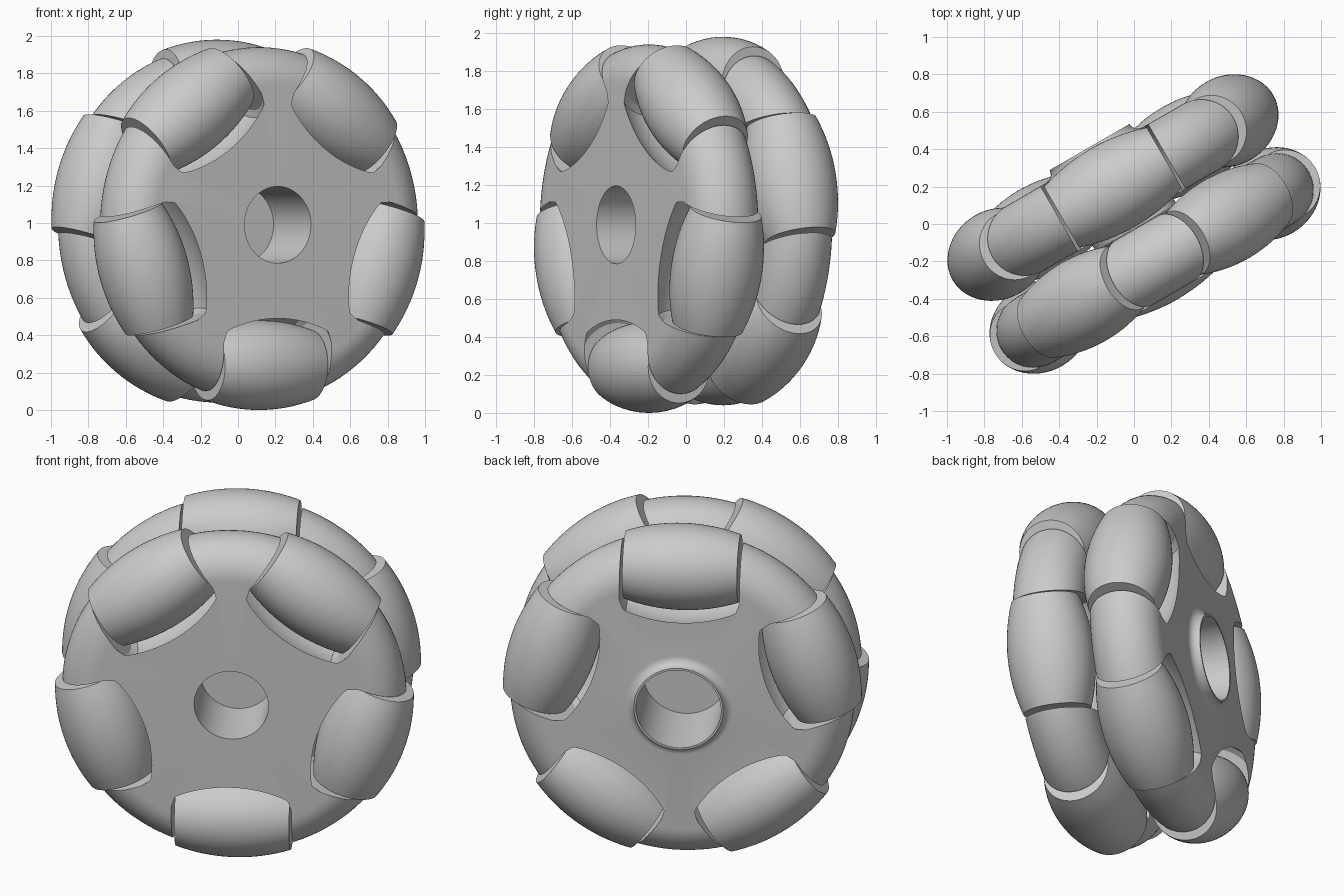
import bpy
import bmesh
from math import pi, sqrt, sin, cos, radians
from mathutils import Matrix, Vector

if "Cube" in bpy.data.objects:
    bpy.data.objects.remove(bpy.data.objects["Cube"])

OUTER = 0.99        # rolling radius of the wheel
AXLE = 0.75         # distance from wheel centre to roller axis
HALF = 0.2          # half thickness of a wheel body
OFFSET = 0.225      # wheel centre along the shared axle
HUB = 0.05          # height of the flared hub
TILT = radians(30)

rubber = bpy.data.materials.new("plain_grey")
rubber.use_nodes = True
GREY = (0.6, 0.6, 0.6, 1)
rubber.diffuse_color = GREY
rubber.node_tree.nodes["Principled BSDF"].inputs["Base Color"].default_value = GREY

# Wheel frame: local z is the axle, local y points up
frame = Matrix.Translation((0, 0, OUTER)) @ Matrix.Rotation(TILT, 4, 'Z') @ Matrix.Rotation(pi / 2, 4, 'X')


def lathe(name, profile, steps, matrix, closed=False):
    """Revolve (radius, height) points about local z."""
    bm = bmesh.new()
    verts = [bm.verts.new((r, 0, h)) for r, h in profile]
    edges = [bm.edges.new(p) for p in zip(verts, verts[1:])]
    if closed:
        edges.append(bm.edges.new((verts[-1], verts[0])))
    bmesh.ops.spin(bm, geom=verts + edges, cent=(0, 0, 0), axis=(0, 0, 1),
                   angle=2 * pi, steps=steps, use_merge=True)
    bmesh.ops.remove_doubles(bm, verts=bm.verts, dist=1e-5)
    bmesh.ops.recalc_face_normals(bm, faces=bm.faces)
    mesh = bpy.data.meshes.new(name)
    bm.to_mesh(mesh)
    bm.free()
    mesh.materials.append(rubber)
    obj = bpy.data.objects.new(name, mesh)
    obj.matrix_world = matrix
    bpy.context.collection.objects.link(obj)
    return obj


def smooth(obj):
    bpy.ops.object.select_all(action='DESELECT')
    obj.select_set(True)
    bpy.context.view_layer.objects.active = obj
    bpy.ops.object.shade_smooth_by_angle(angle=radians(30))


def barrel(half_length, grow=0.0, corner=0.0, n=16):
    """Barrel profile whose bulge follows the rolling circle."""
    pts = [(0, -half_length)]
    for i in range(n + 1):
        t = half_length * (2 * i / n - 1)
        r = sqrt(OUTER ** 2 - t * t) - AXLE + grow
        # ease the rim of the barrel into its flat ends
        inset = max(0, abs(t) - half_length + corner)
        if corner and inset:
            r -= corner - sqrt(max(0, corner ** 2 - inset ** 2))
        pts.append((r, t))
    return pts + [(0, half_length)]


def arc(cr, ch, radius, start, end, n):
    return [(cr + radius * cos(start + (end - start) * i / n),
             ch + radius * sin(start + (end - start) * i / n)) for i in range(n + 1)]


def build_wheel(side, label, height, turn, bore):
    place = frame @ Matrix.Translation((0, 0, height)) @ Matrix.Rotation(turn, 4, 'Z')
    hub_radius = bore + 0.012
    # body: flat disc, fully rounded rim, flared hub on the rear
    profile = [(bore, HALF)] + arc(AXLE, 0, HALF, pi / 2, -pi / 2, 24)
    profile += arc(hub_radius + HUB, -HALF - HUB, HUB, pi / 2, pi, 6)
    profile += [(bore, -HALF - HUB)]
    body = lathe(label + "_wheel_body", profile, 120, place, closed=True)
    cutters = []
    for k in range(5):
        spot = place @ Matrix.Rotation(k * 2 * pi / 5, 4, 'Z') @ \
            Matrix.Translation((0, AXLE, 0)) @ Matrix.Rotation(pi / 2, 4, 'Y')
        # barrel roller lying along the rim
        smooth(lathe(f"{label}_roller_{k + 1}", barrel(0.317), 64, spot))
        # roomy pocket around the roller
        cutter = lathe("pocket_cutter", barrel(0.332, 0.08, 0.03, 32), 64, spot)
        cutters.append(cutter)
        mod = body.modifiers.new("pocket", 'BOOLEAN')
        mod.operation = 'DIFFERENCE'
        mod.solver = 'EXACT'
        mod.object = cutter
    bpy.ops.object.select_all(action='DESELECT')
    body.select_set(True)
    bpy.context.view_layer.objects.active = body
    for mod in list(body.modifiers):
        bpy.ops.object.modifier_apply(modifier=mod.name)
    for cutter in cutters:
        bpy.data.objects.remove(cutter)
    smooth(body)


build_wheel(1, "front", OFFSET, pi, 0.205)
build_wheel(-1, "rear", -OFFSET, 0, 0.235)

# closed web between the two bores
gap = OFFSET - HALF
lathe("hub_web", [(0, -gap), (0.25, -gap), (0.25, gap), (0, gap)], 64, frame)
